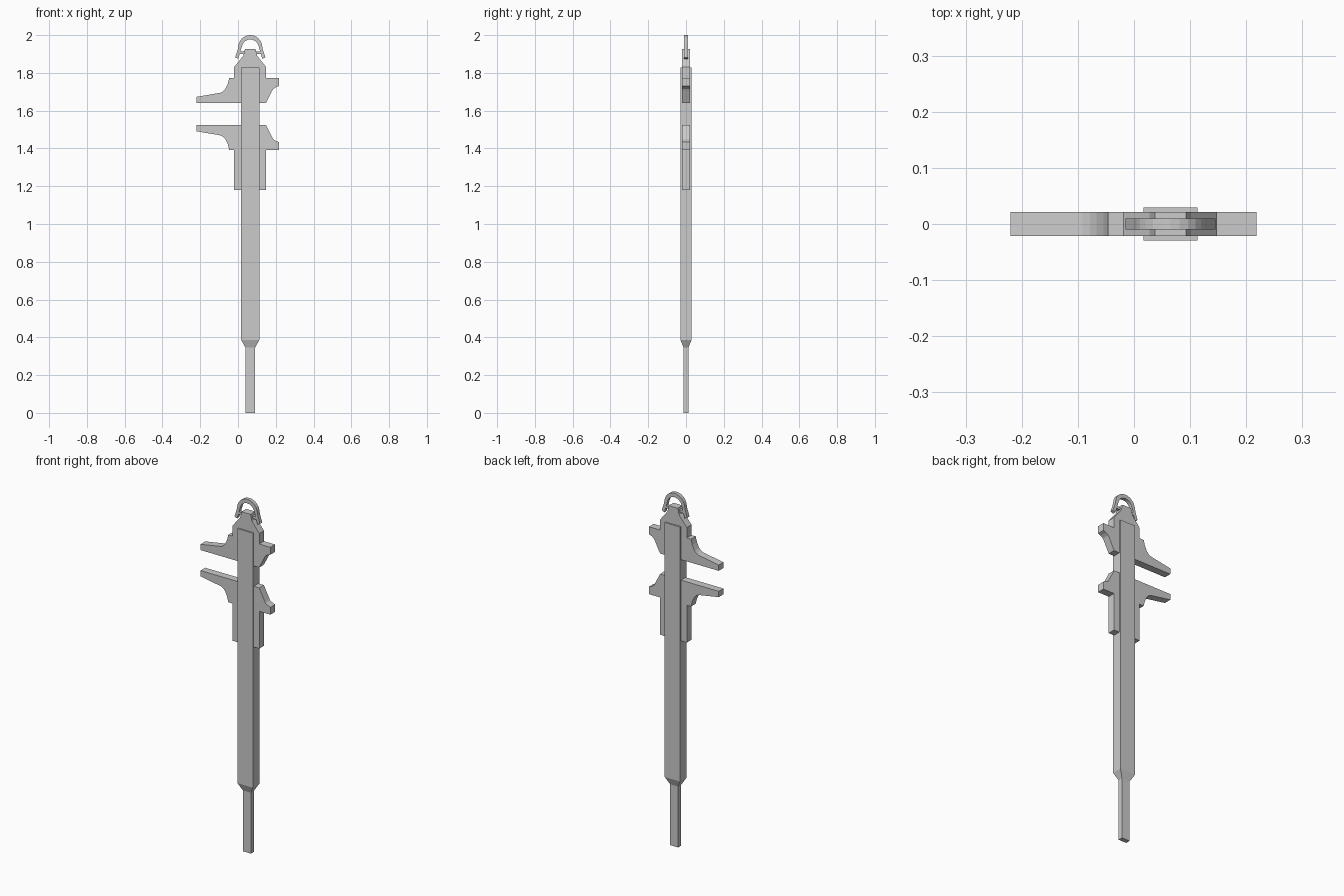
import bpy, bmesh, math

if "Cube" in bpy.data.objects:
    bpy.data.objects.remove(bpy.data.objects["Cube"])

CX = 0.065  # centre line of the beam


def plate(name, outline, half_depth):
    """Extrude an x-z outline symmetrically about y = 0."""
    bm = bmesh.new()
    face = bm.faces.new([bm.verts.new((x, -half_depth, z)) for x, z in outline])
    ext = bmesh.ops.extrude_face_region(bm, geom=[face])
    for v in ext["geom"]:
        if isinstance(v, bmesh.types.BMVert):
            v.co.y = half_depth
    return finish(name, bm)


def lofted(name, sections):
    """Loft rectangles (half_x, half_y, z) along z on the centre line."""
    bm = bmesh.new()
    rings = [[bm.verts.new((CX + sx * hx, sy * hy, z))
              for sx, sy in ((-1, -1), (1, -1), (1, 1), (-1, 1))]
             for hx, hy, z in sections]
    for a, b in zip(rings, rings[1:]):
        for i in range(4):
            j = (i + 1) % 4
            bm.faces.new((a[i], a[j], b[j], b[i]))
    bm.faces.new(rings[0][::-1])
    bm.faces.new(rings[-1])
    return finish(name, bm)


def finish(name, bm):
    bmesh.ops.recalc_face_normals(bm, faces=bm.faces)
    me = bpy.data.meshes.new(name)
    bm.to_mesh(me)
    bm.free()
    ob = bpy.data.objects.new(name, me)
    bpy.context.collection.objects.link(ob)
    return ob


# Beam with tapered foot, and thin depth rod
lofted("beam", [(0.025, 0.013, 0.345), (0.048, 0.029, 0.386), (0.048, 0.029, 1.828)])
lofted("depth_rod", [(0.025, 0.013, 0.0), (0.025, 0.013, 0.36)])

# Jaw profiles, running from the body shoulder to the measuring face
left_jaw = [(-0.02, 1.773), (-0.046, 1.773), (-0.054, 1.742), (-0.067, 1.715),
            (-0.078, 1.703), (-0.092, 1.695), (-0.22, 1.673), (-0.22, 1.64)]
right_jaw = [(0.148, 1.64), (0.181, 1.705), (0.187, 1.715), (0.2, 1.724),
             (0.218, 1.731), (0.218, 1.773), (0.148, 1.773)]

# Fixed jaw with shoulders and neck
neck = [(0.148, 1.832), (0.102, 1.89), (0.093, 1.926),
        (0.037, 1.926), (0.028, 1.89), (-0.02, 1.832)]
plate("fixed_jaw", left_jaw + right_jaw + neck, 0.021)

# Sliding jaw: same profile flipped, with a longer body
flipped = [(x, 3.164 - z) for x, z in left_jaw + right_jaw]
plate("sliding_jaw", flipped + [(0.148, 1.18), (-0.02, 1.18)], 0.021)

# Hanging clip: arch, flared tips and small pins into the neck
angles = [math.radians(15 + 15 * i) for i in range(11)]
outer = [(CX + 0.063 * math.cos(a), 1.937 + 0.063 * math.sin(a)) for a in angles]
inner = [(CX + 0.045 * math.cos(a), 1.932 + 0.045 * math.sin(a)) for a in angles]
right_tip = [(CX + 0.064, 1.874), (CX + 0.08, 1.882), (CX + 0.066, 1.925)]
left_tip = [(2 * CX - x, z) for x, z in reversed(right_tip)]
plate("hanging_clip", right_tip + outer + left_tip
      + [(CX - 0.052, 1.915)] + inner[::-1] + [(CX + 0.052, 1.915)], 0.01)
for side, label in ((-1, "left"), (1, "right")):
    x0, x1 = CX + side * 0.02, CX + side * 0.06
    plate("clip_pin_" + label, [(x0, 1.9), (x1, 1.9), (x1, 1.914), (x0, 1.914)], 0.01)
